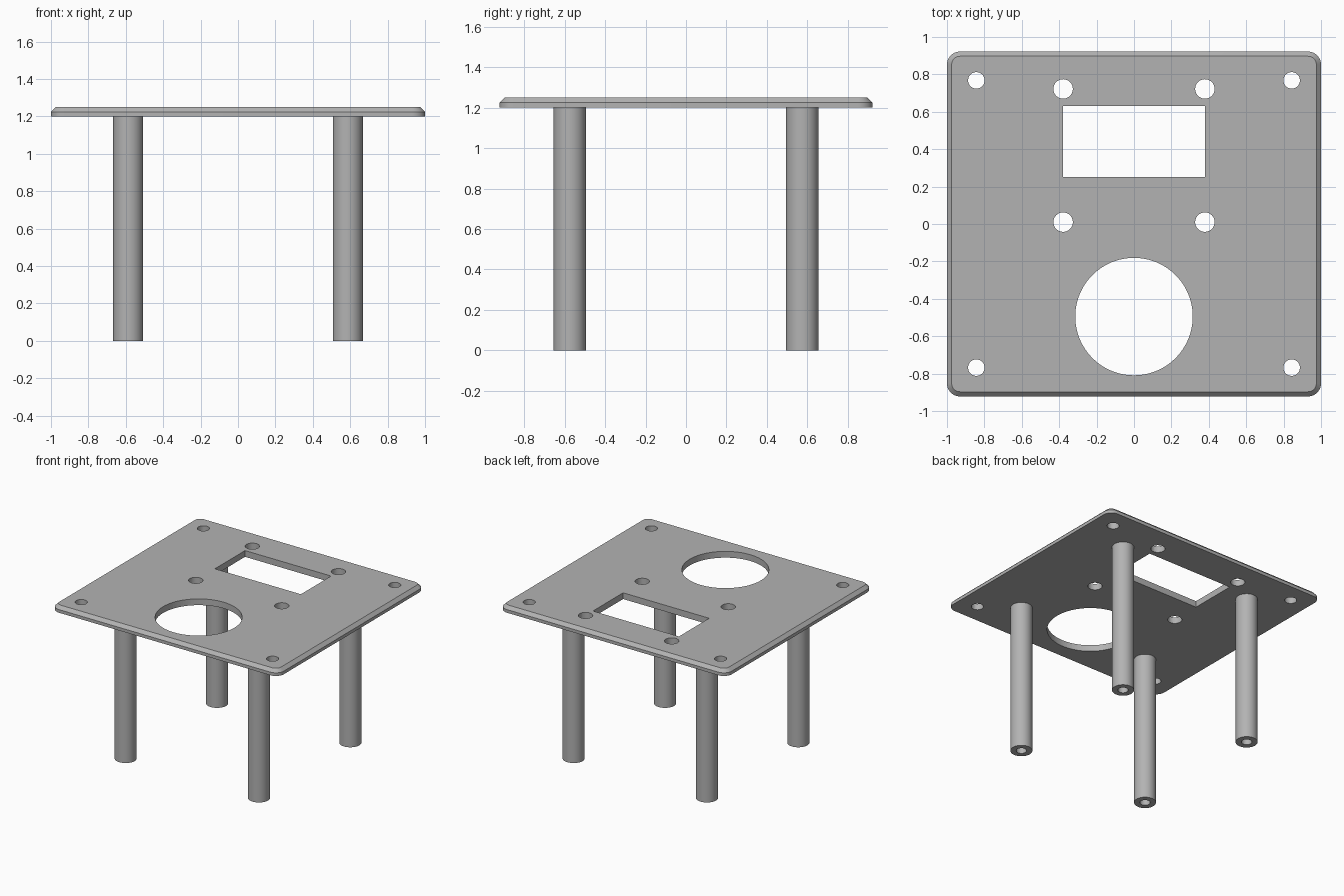
import bpy, bmesh, math

if "Cube" in bpy.data.objects:
    bpy.data.objects.remove(bpy.data.objects["Cube"])

PLATE_BOTTOM, PLATE_TOP, CHAMFER = 1.2, 1.25, 0.025

grey = bpy.data.materials.new("light grey")
grey.diffuse_color = (0.45, 0.45, 0.45, 1)
grey.use_nodes = True
grey.node_tree.nodes["Principled BSDF"].inputs["Base Color"].default_value = grey.diffuse_color


def finish(name, bm, material=grey):
    bmesh.ops.recalc_face_normals(bm, faces=bm.faces)
    mesh = bpy.data.meshes.new(name)
    bm.to_mesh(mesh)
    bm.free()
    ob = bpy.data.objects.new(name, mesh)
    bpy.context.collection.objects.link(ob)
    mesh.materials.append(material)
    return ob


def smooth(ob):
    bpy.ops.object.select_all(action="DESELECT")
    ob.select_set(True)
    bpy.context.view_layer.objects.active = ob
    bpy.ops.object.shade_smooth_by_angle(angle=math.radians(30))


def rounded_rect(hx, hy, r, steps=10):
    corners = [(1, 1), (-1, 1), (-1, -1), (1, -1)]
    return [(sx * (hx - r) + r * math.cos(a), sy * (hy - r) + r * math.sin(a))
            for q, (sx, sy) in enumerate(corners)
            for a in [math.pi / 2 * (q + i / steps) for i in range(steps + 1)]]


def circle(cx, cy, r, n):
    return [(cx + r * math.cos(2 * math.pi * i / n), cy + r * math.sin(2 * math.pi * i / n))
            for i in range(n)]


def loft(bm, sections):
    """Capped solid through (outline, z) sections with equal point counts."""
    rings = [[bm.verts.new((x, y, z)) for x, y in pts] for pts, z in sections]
    n = len(rings[0])
    for a, b in zip(rings, rings[1:]):
        for i in range(n):
            j = (i + 1) % n
            bm.faces.new((a[i], a[j], b[j], b[i]))
    bm.faces.new(rings[0][::-1])
    bm.faces.new(rings[-1])


# Top plate: rounded rectangle with a chamfered upper edge
bm = bmesh.new()
outer = rounded_rect(1, 0.922, 0.07)
inner = rounded_rect(1 - CHAMFER, 0.922 - CHAMFER, 0.07 - CHAMFER)
loft(bm, [(outer, PLATE_BOTTOM), (outer, PLATE_TOP - CHAMFER), (inner, PLATE_TOP)])
plate = finish("top_plate", bm)

# Openings: large round hole, rectangular window, corner and window screw holes
outlines = [circle(0, -0.495, 0.314, 96),
            [(-0.379, 0.25), (0.379, 0.25), (0.379, 0.63), (-0.379, 0.63)]]
for side in (-1, 1):
    outlines += [circle(side * 0.843, y, 0.044, 40) for y in (-0.768, 0.768)]
    outlines += [circle(side * 0.379, y, 0.052, 40) for y in (0.01, 0.722)]
bm = bmesh.new()
for pts in outlines:
    loft(bm, [(pts, PLATE_BOTTOM - 0.1), (pts, PLATE_TOP + 0.1)])
cutter = finish("plate_cutter", bm)
cutter.hide_render = True
cutter.hide_viewport = True

cut = plate.modifiers.new("openings", "BOOLEAN")
cut.operation, cut.solver, cut.object = "DIFFERENCE", "EXACT", cutter
smooth(plate)

# Legs: round posts with a blind screw bore in the foot
for sx, xname in ((-1, "left"), (1, "right")):
    for sy, yname in ((-1, "front"), (1, "back")):
        bm = bmesh.new()
        cx, cy = sx * 0.587, sy * 0.575
        loft(bm, [(circle(cx, cy, 0.038, 48), 0.35), (circle(cx, cy, 0.038, 48), 0),
                  (circle(cx, cy, 0.08, 48), 0), (circle(cx, cy, 0.08, 48), PLATE_BOTTOM)])
        smooth(finish(f"{yname}_{xname}_leg", bm))
